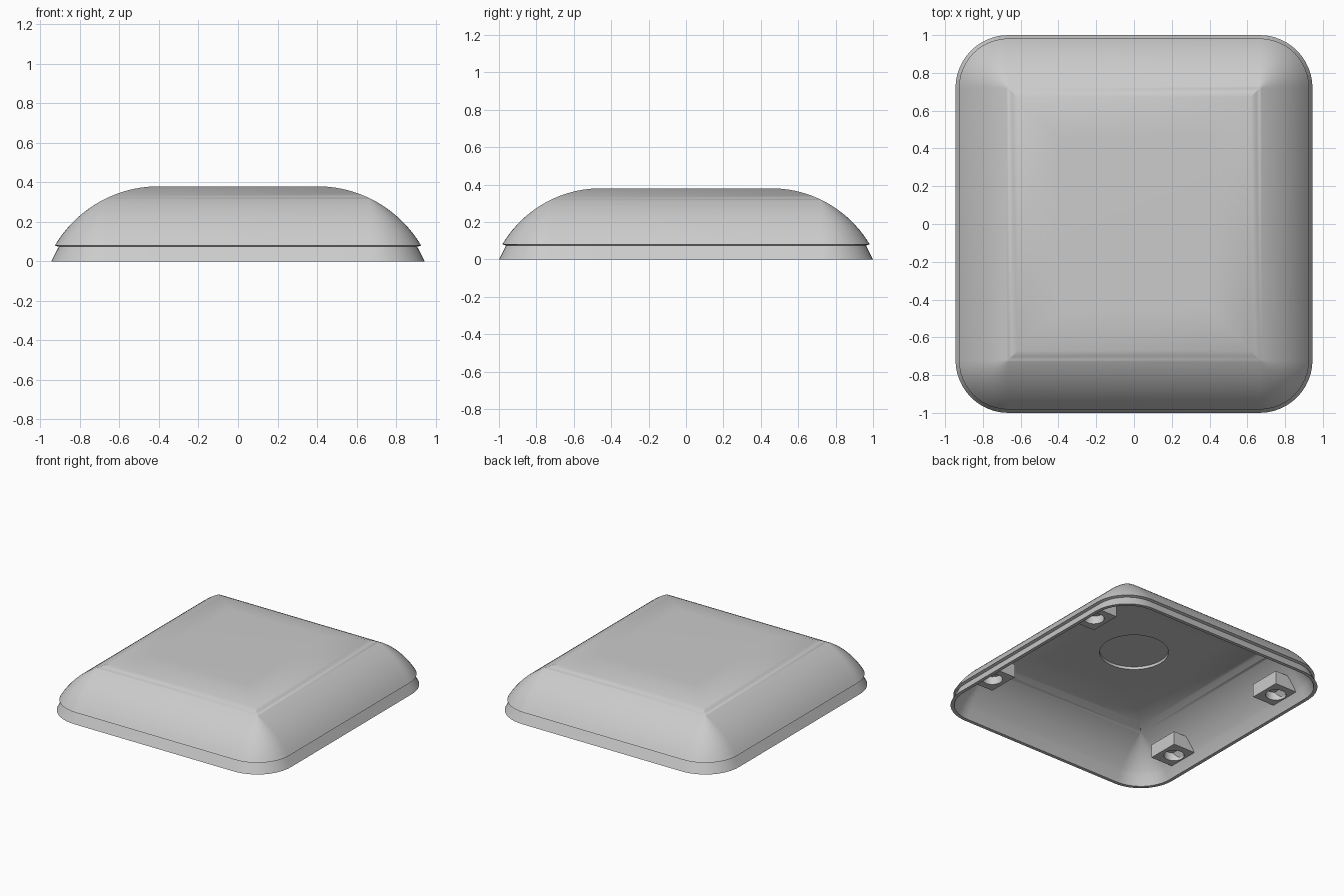
import bpy, bmesh, math

cube = bpy.data.objects.get("Cube")
if cube:
    bpy.data.objects.remove(cube)

HALF_X, HALF_Y, CORNER = 0.945, 1.0, 0.28
FLAT = 0.545          # inset at which the flat top starts
TOP, WALL = 0.38, 0.035

grey = bpy.data.materials.new("light_grey_plastic")
grey.use_nodes = True
grey.diffuse_color = (0.6, 0.6, 0.6, 1)
grey.node_tree.nodes["Principled BSDF"].inputs["Base Color"].default_value = (0.6, 0.6, 0.6, 1)


def make_object(name, bm):
    bmesh.ops.remove_doubles(bm, verts=bm.verts, dist=1e-5)
    bmesh.ops.recalc_face_normals(bm, faces=bm.faces)
    mesh = bpy.data.meshes.new(name)
    bm.to_mesh(mesh)
    bm.free()
    mesh.materials.append(grey)
    obj = bpy.data.objects.new(name, mesh)
    bpy.context.collection.objects.link(obj)
    return obj


def activate(obj):
    bpy.ops.object.select_all(action="DESELECT")
    obj.select_set(True)
    bpy.context.view_layer.objects.active = obj


def cut_cylinder(obj, x, y, z, radius, depth):
    """Subtract an upright cylinder centred on x, y, z."""
    bpy.ops.mesh.primitive_cylinder_add(vertices=48, radius=radius, depth=depth, location=(x, y, z))
    cutter = bpy.context.object
    cutter.hide_render = True
    cutter.data.materials.append(grey)
    mod = obj.modifiers.new("cut", "BOOLEAN")
    mod.operation, mod.solver, mod.object = "DIFFERENCE", "EXACT", cutter
    activate(obj)
    bpy.ops.object.modifier_apply(modifier=mod.name)
    bpy.data.objects.remove(cutter)


def ring(bm, inset, z, steps=12):
    """Rounded rectangle moved inwards; corners turn sharp past the corner radius."""
    radius, back = max(CORNER - inset, 0), max(CORNER, inset)
    verts = []
    for quarter, (sx, sy) in enumerate([(1, 1), (-1, 1), (-1, -1), (1, -1)]):
        for i in range(steps + 1):
            a = (quarter + i / steps) * math.pi / 2
            verts.append(bm.verts.new((sx * (HALF_X - back) + radius * math.cos(a),
                                       sy * (HALF_Y - back) + radius * math.sin(a), z)))
    return verts


def dome_arc(start, z_start, top, steps=20):
    """Circular arc from the rim to the flat top, as (inset, z) pairs."""
    run, drop = FLAT - start, top - z_start
    r = (run * run + drop * drop) / (2 * drop)
    end = math.asin(run / r)
    angles = [end * (1 - i / steps) for i in range(steps + 1)]
    angles.append(math.asin((FLAT - CORNER) / r))
    return [(FLAT - r * math.sin(a), top - r + r * math.cos(a)) for a in sorted(angles, reverse=True)]


# Shell: outer skirt, groove and dome, then the inside surface back to the rim
inside = [(0.025, 0.0)] + dome_arc(0.055, 0.07, TOP - WALL)
outside = [(0.0, 0.0), (0.034, 0.066), (0.038, 0.074), (0.018, 0.08)] + dome_arc(0.018, 0.08, TOP)[1:]
bm = bmesh.new()
rings = [ring(bm, d, z) for d, z in inside[::-1] + outside]
for a, b in zip(rings, rings[1:]):
    for i in range(len(a)):
        j = (i + 1) % len(a)
        bm.faces.new((a[i], a[j], b[j], b[i]))
bm.faces.new(rings[0])
bm.faces.new(rings[-1])
shell = make_object("domed_cover", bm)

# Round recess in the ceiling
cut_cylinder(shell, 0, 0, TOP - WALL, 0.235, 0.04)
activate(shell)
bpy.ops.object.shade_smooth_by_angle(angle=math.radians(30))

# Four mounting blocks against the side walls, each with a screw hole
section = [(0.71, 0.07), (0.905, 0.07), (0.845, 0.17), (0.71, 0.17)]
for sx, side in ((1, "left"), (-1, "right")):
    for sy, end in ((-1, "front"), (1, "back")):
        bm = bmesh.new()
        face = bm.faces.new([bm.verts.new((sx * x, sy * 0.54 - 0.12, z)) for x, z in section])
        grown = bmesh.ops.extrude_face_region(bm, geom=[face])["geom"]
        bmesh.ops.translate(bm, vec=(0, 0.24, 0), verts=[v for v in grown if isinstance(v, bmesh.types.BMVert)])
        block = make_object(f"{end}_{side}_mounting_block", bm)
        cut_cylinder(block, sx * 0.81, sy * 0.54, 0.07, 0.07, 0.12)
        activate(block)
        bpy.ops.object.shade_smooth_by_angle(angle=math.radians(30))
